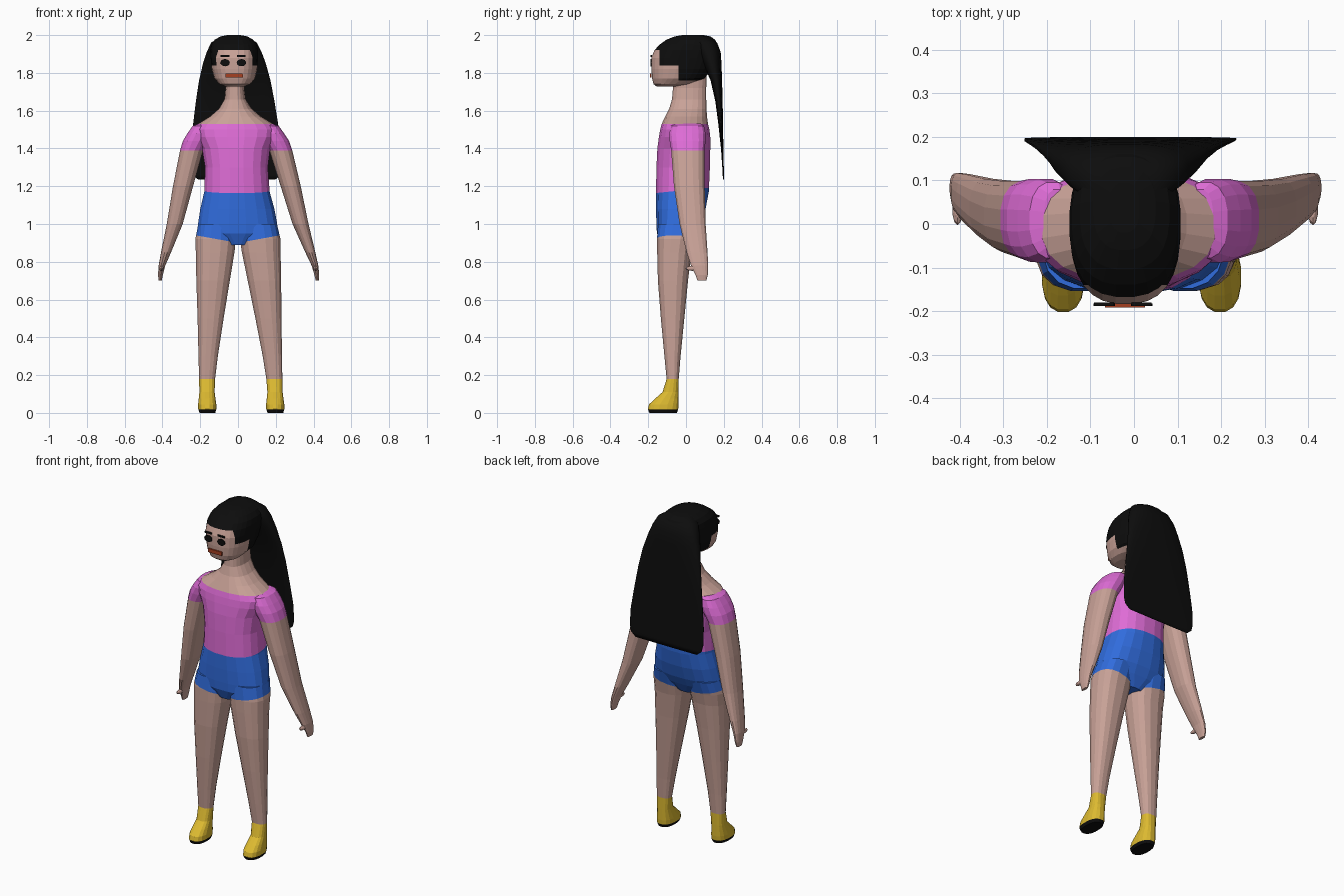
import bpy, bmesh, math
from mathutils import Matrix, Vector


def material(name, rgb):
    m = bpy.data.materials.new(name)
    m.diffuse_color = (*rgb, 1)
    return m


SKIN = material("skin", (0.58, 0.36, 0.31))
PINK = material("pink", (0.73, 0.15, 0.67))
BLUE = material("blue", (0.03, 0.15, 0.72))
YELLOW = material("yellow", (0.72, 0.49, 0.03))
BLACK = material("black", (0.004, 0.004, 0.004))
RED = material("brick red", (0.38, 0.05, 0.015))


def finish(name, bm, mats, rule=None, smooth=False):
    """Paint faces by rule, lean the part slightly sideways, make the object."""
    bmesh.ops.recalc_face_normals(bm, faces=bm.faces)
    for f in bm.faces:
        f.smooth = smooth
        if rule:
            f.material_index = rule(f.calc_center_median())
    for v in bm.verts:
        v.co.x += 0.018 - 0.02 * v.co.z
    me = bpy.data.meshes.new(name)
    bm.to_mesh(me)
    bm.free()
    for m in mats:
        me.materials.append(m)
    ob = bpy.data.objects.new(name, me)
    bpy.context.collection.objects.link(ob)
    return ob


def loft(name, rings, mats, rule=None, cuts=(), side=1, n=20, power=2.4, smooth=False):
    """Stack level rounded rings (z, centre x, half width, front y, back y)."""
    bm = bmesh.new()
    loops = []
    for z, cx, hw, y0, y1 in rings:
        loop = []
        for i in range(n):
            a = 2 * math.pi * (i + 0.5) / n
            c, s = math.cos(a), math.sin(a)
            x = math.copysign(abs(c) ** (2 / power), c) * hw
            y = math.copysign(abs(s) ** (2 / power), s) * (y1 - y0) / 2
            loop.append(bm.verts.new((side * (cx + x), (y0 + y1) / 2 + y, z)))
        loops.append(loop)
    for a, b in zip(loops, loops[1:]):
        for i in range(n):
            j = (i + 1) % n
            bm.faces.new((a[i], a[j], b[j], b[i]))
    bm.faces.new(loops[0])
    bm.faces.new(loops[-1])
    # cut clean colour borders
    for co, no in cuts:
        geom = bm.verts[:] + bm.edges[:] + bm.faces[:]
        bmesh.ops.bisect_plane(bm, geom=geom, plane_co=co, plane_no=no, dist=1e-5)
    return finish(name, bm, mats, rule, smooth)


def level(z):
    return ((0, 0, z), (0, 0, 1))


# torso and neck
loft("torso", [
    (0.89, 0, 0.07, -0.13, 0.02), (0.95, 0, 0.20, -0.155, 0.055),
    (1.00, 0, 0.212, -0.158, 0.08), (1.08, 0, 0.198, -0.16, 0.105),
    (1.17, 0, 0.175, -0.16, 0.122), (1.30, 0, 0.168, -0.158, 0.128),
    (1.40, 0, 0.182, -0.153, 0.13), (1.46, 0, 0.215, -0.145, 0.13),
    (1.50, 0, 0.222, -0.138, 0.125), (1.53, 0, 0.20, -0.13, 0.118),
    (1.57, 0, 0.135, -0.11, 0.112), (1.61, 0, 0.088, -0.09, 0.11),
    (1.66, 0, 0.057, -0.075, 0.108), (1.72, 0, 0.05, -0.07, 0.108),
    (1.79, 0, 0.055, -0.07, 0.11)],
    [SKIN, PINK, BLUE],
    lambda c: 0 if c.z > 1.53 else 1 if c.z > 1.18 + 0.1 * c.y else 2,
    [level(1.53), ((0, 0, 1.18), (0, -0.1, 1))])

for side, label in ((-1, "left"), (1, "right")):
    # leg, sock and sole
    loft("leg_" + label, [
        (0.0, 0.18, 0.042, -0.195, -0.047), (0.02, 0.18, 0.049, -0.203, -0.04),
        (0.045, 0.18, 0.049, -0.197, -0.038), (0.075, 0.18, 0.045, -0.165, -0.038),
        (0.11, 0.18, 0.041, -0.125, -0.038), (0.18, 0.178, 0.043, -0.103, -0.038),
        (0.30, 0.17, 0.052, -0.115, -0.028), (0.50, 0.153, 0.07, -0.134, -0.008),
        (0.70, 0.136, 0.09, -0.15, 0.012), (0.85, 0.122, 0.104, -0.154, 0.03),
        (0.92, 0.118, 0.109, -0.155, 0.045), (1.00, 0.11, 0.10, -0.15, 0.07)],
        [SKIN, BLUE, YELLOW, BLACK],
        lambda c: 3 if c.z < 0.018 else 2 if c.z < 0.18
        else 1 if c.z > 0.90 + 0.18 * abs(c.x) else 0,
        [level(0.018), level(0.18), ((0, 0, 0.90), (-0.18 * side, 0, 1))],
        side, n=16)
    # arm, sleeve and hand
    loft("arm_" + label, [
        (1.532, 0.165, 0.03, -0.06, 0.08), (1.52, 0.175, 0.053, -0.08, 0.097),
        (1.48, 0.192, 0.065, -0.09, 0.105), (1.44, 0.212, 0.07, -0.088, 0.105),
        (1.39, 0.236, 0.062, -0.08, 0.10), (1.20, 0.285, 0.054, -0.065, 0.10),
        (1.00, 0.333, 0.043, -0.035, 0.105), (0.85, 0.382, 0.027, 0.002, 0.115),
        (0.78, 0.405, 0.018, 0.025, 0.118), (0.73, 0.414, 0.013, 0.05, 0.116),
        (0.70, 0.416, 0.008, 0.06, 0.108)],
        [SKIN, PINK], lambda c: int(c.z > 1.39), [level(1.39)], side, n=16)
    # thumb
    bm = bmesh.new()
    bmesh.ops.create_uvsphere(bm, u_segments=10, v_segments=6, radius=1)
    bm.transform(Matrix.Translation((side * 0.408, 0.033, 0.765))
                 @ Matrix.Diagonal((0.012, 0.036, 0.013, 1)))
    finish("thumb_" + label, bm, [SKIN])


# head with painted hair cap
def hair_rule(c):
    return int(c.z > 1.92 or (c.z > 1.84 and c.y > -0.14) or (c.z > 1.76 and c.y > -0.04))


loft("head", [
    (1.728, 0, 0.05, -0.155, -0.05), (1.74, 0, 0.082, -0.172, 0.02),
    (1.77, 0, 0.108, -0.18, 0.10), (1.82, 0, 0.121, -0.184, 0.135),
    (1.88, 0, 0.126, -0.184, 0.16), (1.92, 0, 0.128, -0.168, 0.17),
    (1.95, 0, 0.122, -0.14, 0.168), (1.975, 0, 0.103, -0.105, 0.155),
    (1.993, 0, 0.072, -0.06, 0.13), (2.0, 0, 0.035, -0.02, 0.095)],
    [SKIN, BLACK], hair_rule,
    [level(1.92), level(1.84), level(1.76), ((0, -0.14, 0), (0, 1, 0)), ((0, -0.04, 0), (0, 1, 0))],
    n=28, power=2.5)

# long hair hanging down the back
loft("long_hair", [
    (1.992, 0, 0.07, 0.04, 0.125), (1.96, 0, 0.122, 0.05, 0.165),
    (1.91, 0, 0.146, 0.065, 0.184), (1.85, 0, 0.167, 0.09, 0.188),
    (1.76, 0, 0.19, 0.13, 0.191), (1.65, 0, 0.209, 0.155, 0.194),
    (1.53, 0, 0.226, 0.171, 0.196), (1.40, 0, 0.243, 0.185, 0.198),
    (1.30, 0, 0.245, 0.192, 0.20), (1.26, 0, 0.235, 0.194, 0.20),
    (1.235, 0, 0.205, 0.196, 0.20)],
    [BLACK], n=28, power=2.6, smooth=True)


# face details as thin plates
def plate(name, mat, x, y, z, w, h, sides):
    bm = bmesh.new()
    bmesh.ops.create_cone(bm, cap_ends=True, segments=sides, radius1=0.5, radius2=0.5, depth=1)
    if sides == 4:
        bm.transform(Matrix.Rotation(math.pi / 4, 4, 'Z'))
        bm.transform(Matrix.Scale(math.sqrt(2), 4))
    bm.transform(Matrix.Rotation(math.pi / 2, 4, 'X'))
    bm.transform(Matrix.Translation((x, y, z)) @ Matrix.Diagonal((w, 0.006, h, 1)))
    finish(name, bm, [mat])


for side, label in ((-1, "left"), (1, "right")):
    plate("eye_" + label, BLACK, side * 0.043 - 0.006, -0.185, 1.854, 0.05, 0.038, 16)
    plate("eyebrow_" + label, BLACK, side * 0.043 - 0.006, -0.184, 1.889, 0.046, 0.009, 4)
plate("mouth", RED, -0.003, -0.187, 1.787, 0.092, 0.022, 4)
